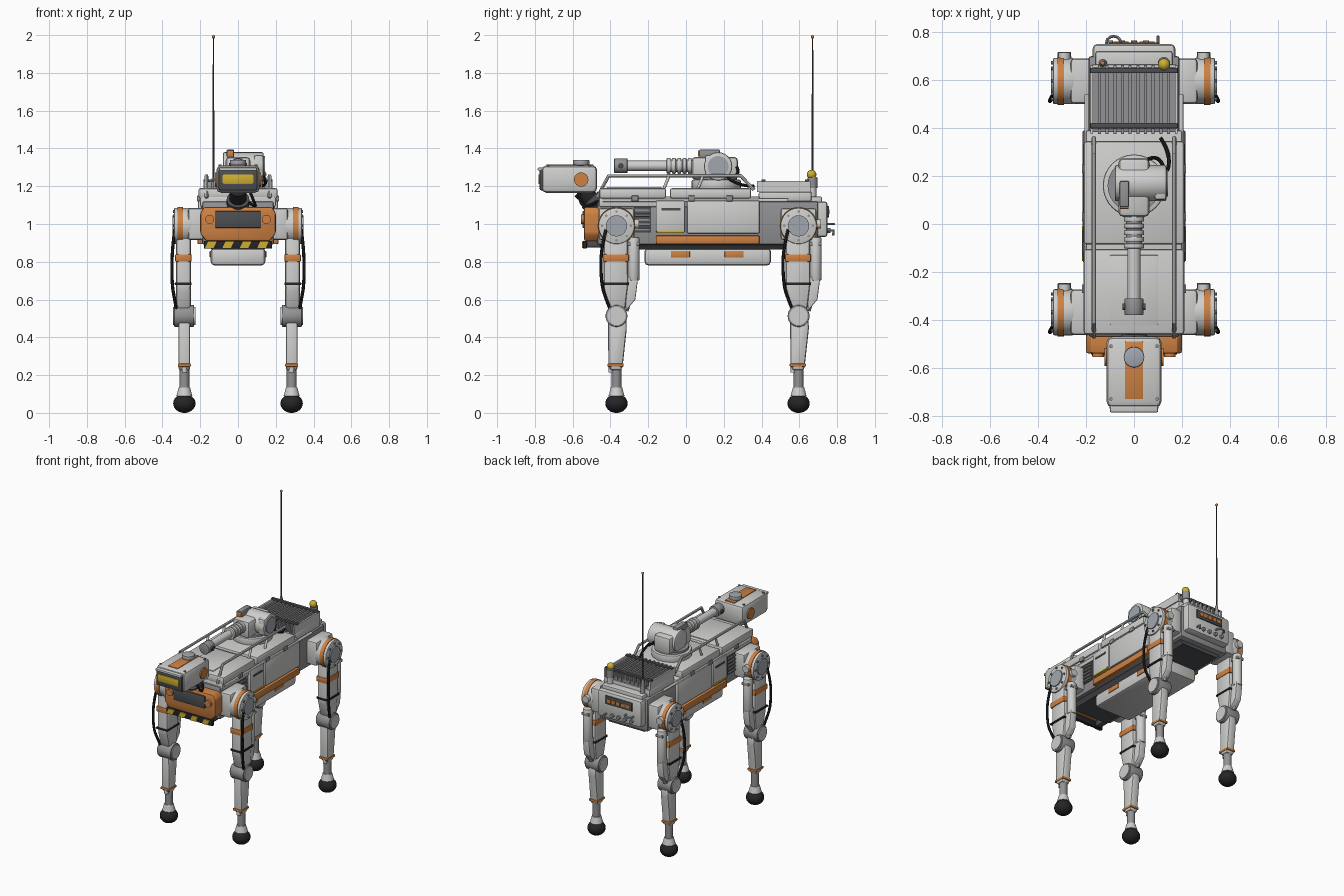
import bpy, bmesh, math
from mathutils import Vector, Matrix

if "Cube" in bpy.data.objects:
    bpy.data.objects.remove(bpy.data.objects["Cube"])

def mat(name, r, g, b):
    m = bpy.data.materials.new(name)
    m.diffuse_color = (r, g, b, 1)
    m.use_nodes = True
    m.node_tree.nodes["Principled BSDF"].inputs["Base Color"].default_value = m.diffuse_color
    return m

WHITE = mat("light shell", .62, .62, .61)
GREY = mat("mid grey", .29, .29, .30)
STEEL = mat("steel", .36, .39, .43)
DARK = mat("dark grey", .075, .078, .085)
BLACK = mat("rubber black", .018, .018, .02)
ORANGE = mat("orange", .62, .22, .055)
YELLOW = mat("yellow", .62, .43, .03)

def finish(bm, name, m):
    me = bpy.data.meshes.new(name)
    bmesh.ops.recalc_face_normals(bm, faces=bm.faces)
    bm.to_mesh(me)
    bm.free()
    me.materials.append(m)
    ob = bpy.data.objects.new(name, me)
    bpy.context.collection.objects.link(ob)
    return ob

def round_edges(bm, w):
    if w:
        bmesh.ops.bevel(bm, geom=bm.edges[:], offset=w, segments=2, profile=.5,
                        affect='EDGES', clamp_overlap=True)

def box(name, x, y, z, m, w=.008):
    bm = bmesh.new()
    a, b = Vector((x[0], y[0], z[0])), Vector((x[1], y[1], z[1]))
    d = b - a
    d = Vector([abs(c) for c in d])
    bmesh.ops.create_cube(bm, size=1, matrix=Matrix.Translation((a + b) / 2) @ Matrix.Diagonal((*d, 1)))
    round_edges(bm, min(w, min(d) * .4))
    return finish(bm, name, m)

def cyl(name, p, q, r, m, r2=None, n=24, w=0):
    p, q = Vector(p), Vector(q)
    d = q - p
    bm = bmesh.new()
    M = Matrix.Translation((p + q) / 2) @ d.to_track_quat('Z', 'Y').to_matrix().to_4x4()
    bmesh.ops.create_cone(bm, cap_ends=True, segments=n, radius1=r, radius2=r if r2 is None else r2,
                          depth=d.length, matrix=M)
    if w:
        rim = [e for e in bm.edges if any(len(f.verts) > 4 for f in e.link_faces)]
        bmesh.ops.bevel(bm, geom=rim, offset=w, segments=2, profile=.5, affect='EDGES')
    return finish(bm, name, m)

def ball(name, c, r, m, sz=1):
    bm = bmesh.new()
    bmesh.ops.create_uvsphere(bm, u_segments=24, v_segments=16, radius=r,
                              matrix=Matrix.Translation(c) @ Matrix.Diagonal((1, 1, sz, 1)))
    return finish(bm, name, m)

def slab(name, pts, axis, lo, hi, m, w=.006):
    """Extrude a 2D outline: axis x takes (y, z) points, axis y takes (x, z) points."""
    bm = bmesh.new()
    put = (lambda t, a, b: (t, a, b)) if axis == 'x' else (lambda t, a, b: (a, t, b))
    f = bm.faces.new([bm.verts.new(put(lo, a, b)) for a, b in pts])
    ext = bmesh.ops.extrude_face_region(bm, geom=[f])['geom']
    shift = put(hi - lo, 0, 0)
    bmesh.ops.translate(bm, vec=shift, verts=[v for v in ext if isinstance(v, bmesh.types.BMVert)])
    round_edges(bm, w)
    return finish(bm, name, m)

def tube(name, pts, r, m, smooth=False):
    cu = bpy.data.curves.new(name, 'CURVE')
    cu.dimensions, cu.bevel_depth, cu.bevel_resolution, cu.use_fill_caps = '3D', r, 2, True
    s = cu.splines.new('NURBS' if smooth else 'POLY')
    s.points.add(len(pts) - 1)
    for p, c in zip(s.points, pts):
        p.co = (*c, 1)
    if smooth:
        s.use_endpoint_u, s.order_u = True, 3
    cu.materials.append(m)
    ob = bpy.data.objects.new(name, cu)
    bpy.context.collection.objects.link(ob)

# Hull, belly and deck
box("hull", (-.19, .19), (-.47, .70), (.89, 1.12), GREY, .012)
slab("keel", [(-.17, .90), (-.14, .865), (.14, .865), (.17, .90)], 'y', -.44, .66, DARK, 0)
box("belly_pack", (-.145, .145), (-.22, .45), (.78, .875), WHITE, .022)
box("deck", (-.20, .20), (-.46, .39), (1.09, 1.145), WHITE)
box("front_cover", (-.21, .21), (-.46, -.105), (1.135, 1.19), WHITE, .012)
box("rear_cover", (-.21, .21), (-.085, .345), (1.135, 1.19), WHITE, .012)
box("front_hatch", (-.10, .10), (-.42, -.13), (1.188, 1.196), WHITE, .003)

# Side panels, vents and stripes
for s in (1, -1):
    box("front_side_panel", (s*.18, s*.212), (-.16, -.005), (.955, 1.125), WHITE)
    box("rear_side_panel", (s*.18, s*.212), (.005, .39), (.95, 1.125), WHITE)
    box("panel_slot", (s*.211, s*.216), (-.13, -.03), (1.072, 1.084), DARK, 0)
    box("panel_yellow_edge", (s*.20, s*.216), (-.155, -.01), (.953, .965), YELLOW, .002)
    box("orange_bumper", (s*.17, s*.215), (-.16, .39), (.893, .94), ORANGE)
    box("vent", (s*.18, s*.195), (-.275, -.185), (.955, 1.09), DARK, .003)
    for i in range(5):
        box("vent_slat", (s*.19, s*.204), (-.27, -.19), (.966+i*.025, .977+i*.025), GREY, .002)
    for y in (-.03, .255):
        box("belly_tab", (s*.13, s*.15), (y-.05, y+.05), (.822, .858), ORANGE, .004)
    for y in (-.27, .03, .23):
        box("cover_latch", (s*.20, s*.217), (y-.018, y+.018), (1.12, 1.15), GREY, .003)
    # Deck rails with posts
    x = s * .167
    tube("deck_rail", [(x, -.47, 1.14), (x, -.41, 1.255), (x, .29, 1.255), (x, .36, 1.18)], .0095, WHITE)
    for y in (-.12, .06):
        cyl("rail_post", (x, y, 1.18), (x, y+.03, 1.255), .008, WHITE, n=12)
    cyl("side_conduit", (s*.197, -.44, 1.125), (s*.197, .54, 1.125), .009, WHITE, n=12)

# Front bumper with sensor window and warning bar
slab("front_bumper", [(-.17, .91), (.17, .91), (.20, .95), (.20, 1.06), (.18, 1.09), (-.18, 1.09),
                      (-.20, 1.06), (-.20, .95)], 'y', -.54, -.44, ORANGE, .01)
box("sensor_window", (-.122, .122), (-.549, -.53), (.98, 1.068), DARK, .004)
for s in (1, -1):
    cyl("bumper_lamp", (s*.15, -.555, 1.025), (s*.15, -.53, 1.025), .024, ORANGE)
    box("bumper_foot", (s*.12, s*.16), (-.53, -.45), (.875, .92), DARK)
box("warning_bar", (-.18, .18), (-.545, -.525), (.87, .91), BLACK, .003)
for i in range(4):
    x = -.175 + i * .092
    slab("warning_stripe", [(x, .872), (x+.045, .872), (x+.062, .908), (x+.017, .908)], 'y', -.55, -.544, YELLOW, 0)

# Sensor head on its neck
box("head", (-.115, .115), (-.765, -.47), (1.165, 1.31), WHITE, .026)
box("head_face", (-.102, .102), (-.775, -.75), (1.178, 1.292), DARK, .008)
box("head_visor", (-.082, .082), (-.781, -.772), (1.212, 1.262), YELLOW, .003)
box("head_brow", (-.10, .10), (-.785, -.74), (1.282, 1.298), WHITE, .004)
box("head_stripe", (-.038, .038), (-.73, -.49), (1.305, 1.315), ORANGE, .003)
cyl("head_knob", (0, -.555, 1.31), (0, -.555, 1.34), .043, STEEL, w=.004)
for s in (1, -1):
    cyl("head_side_disc", (s*.11, -.555, 1.235), (s*.123, -.555, 1.235), .038, ORANGE)
    for y in (-.73, -.51):
        cyl("head_bolt", (s*.095, y, 1.30), (s*.095, y, 1.314), .008, GREY, n=10)
cyl("neck", (0, -.44, 1.07), (0, -.56, 1.18), .045, BLACK)
cyl("neck_collar", (0, -.485, 1.105), (0, -.51, 1.13), .06, DARK)
tube("neck_cable", [(.05, -.47, 1.12), (.10, -.53, 1.08), (.08, -.57, 1.13), (.06, -.56, 1.18)], .008, BLACK, True)

# Manipulator arm folded along the deck
cyl("arm_turret", (0, .16, 1.18), (0, .16, 1.235), .13, WHITE, n=32, w=.008)
cyl("arm_turret_ring", (0, .16, 1.23), (0, .16, 1.25), .11, GREY, n=32)
box("arm_shoulder", (-.065, .065), (.03, .275), (1.235, 1.355), WHITE, .02)
cyl("shoulder_joint", (-.08, .17, 1.305), (.135, .17, 1.305), .075, WHITE, w=.008)
cyl("shoulder_cap", (.13, .17, 1.305), (.142, .17, 1.305), .055, STEEL)
box("shoulder_module", (-.06, -.02), (.07, .18), (1.35, 1.395), GREY, .008)
box("module_front", (-.058, -.022), (.063, .071), (1.357, 1.39), ORANGE, .002)
box("shoulder_motor", (.085, .135), (.10, .22), (1.25, 1.365), WHITE, .012)
for i in range(5):
    y = -.102 + i * .028
    cyl("arm_bellow", (0, y, 1.308), (0, y+.02, 1.308), .042, WHITE, w=.004)
cyl("bellow_core", (0, -.10, 1.308), (0, .04, 1.308), .034, GREY)
cyl("arm_tube", (0, -.33, 1.308), (0, -.08, 1.308), .027, WHITE)
cyl("arm_tip", (0, -.38, 1.308), (0, -.31, 1.308), .039, GREY, w=.004)
cyl("tip_pin", (-.047, -.345, 1.308), (.047, -.345, 1.308), .014, DARK, n=12)
tube("arm_cable", [(.06, .27, 1.30), (.10, .29, 1.26), (.14, .20, 1.25), (.15, .30, 1.20), (.11, .36, 1.20)], .008, BLACK, True)

# Heat sink
box("heat_sink_base", (-.18, .18), (.385, .665), (1.12, 1.17), WHITE)
box("heat_sink_core", (-.175, .175), (.395, .655), (1.165, 1.19), GREY, 0)
for i in range(12):
    x = -.176 + i * .032
    box("heat_sink_fin", (x-.006, x+.006), (.375, .66), (1.17, 1.228), WHITE if i in (0, 11) else GREY, 0)
for y in (.41, .64):
    box("fin_crossbar", (-.183, .183), (y-.011, y+.011), (1.222, 1.236), DARK, .003)

# Tail block with display, ports, beacon and antenna
box("tail_block", (-.172, .172), (.66, .75), (.93, 1.12), WHITE, .018)
box("tail_deck", (-.16, .16), (.64, .72), (1.11, 1.145), WHITE)
box("tail_display", (-.105, .105), (.745, .757), (1.035, 1.095), DARK, .003)
for i in range(5):
    box("display_bar", (-.085+i*.036, -.058+i*.036), (.756, .761), (1.052, 1.076), ORANGE, 0)
for x in (-.10, -.05, 0, .05):
    cyl("tail_port", (x, .745, .965), (x, .765, .965), .013, GREY, n=14)
tube("tow_ring", [(-.085 + .03*math.cos(a*math.pi/6), .755 + .028*math.sin(a*math.pi/6), 1.0)
                  for a in range(13)], .006, STEEL)
tube("tail_hook", [(.10, .74, .965), (.10, .78, .965), (.10, .78, .94)], .007, STEEL)
cyl("beacon_post", (.125, .67, 1.12), (.125, .67, 1.25), .02, WHITE)
cyl("beacon_collar", (.125, .67, 1.19), (.125, .67, 1.245), .026, GREY)
ball("beacon", (.125, .665, 1.262), .025, YELLOW)
cyl("antenna_base", (-.13, .67, 1.13), (-.13, .67, 1.24), .018, GREY, .009)
cyl("antenna", (-.13, .67, 1.2), (-.13, .67, 1.99), .0055, DARK, .0035, n=10)
ball("antenna_tip", (-.13, .67, 1.991), .009, ORANGE)

# Four legs
def leg(s, y):
    zh = .99
    box("hip_block", (s*.165, s*.265), (y-.095, y+.095), (.915, 1.085), WHITE, .016)
    cyl("hip_drum", (s*.25, y, zh), (s*.338, y, zh), .096, WHITE, n=32, w=.006)
    cyl("hip_band", (s*.292, y, zh), (s*.319, y, zh), .1, ORANGE, n=32)
    cyl("hip_cap", (s*.33, y, zh), (s*.346, y, zh), .056, STEEL)
    for k in range(8):
        a = k * math.pi / 4
        v, z = y + .076*math.cos(a), zh + .076*math.sin(a)
        cyl("hip_bolt", (s*.33, v, z), (s*.345, v, z), .007, GREY, n=8)
    cyl("hip_cable_gland", (s*.29, y+.08, 1.0), (s*.29, y+.118, 1.0), .025, WHITE)
    # Thigh with bands, actuator and cable
    slab("thigh", [(y-.068, .98), (y-.068, .66), (y-.04, .55), (y+.047, .55), (y+.062, .68), (y+.06, .98)],
         'x', s*.25, s*.328, WHITE, .016)
    box("thigh_band", (s*.246, s*.333), (y-.072, y+.066), (.80, .84), ORANGE, .006)
    box("thigh_strap", (s*.246, s*.335), (y-.072, y+.066), (.676, .69), BLACK, .003)
    cyl("actuator", (s*.29, y+.09, .93), (s*.29, y+.09, .70), .031, WHITE, w=.006)
    cyl("actuator_rod", (s*.29, y+.09, .71), (s*.29, y+.05, .54), .02, GREY, .014)
    slab("actuator_guard", [(y+.04, .72), (y+.115, .72), (y+.10, .60), (y+.05, .54)], 'x', s*.265, s*.315, WHITE)
    box("actuator_clamp", (s*.262, s*.318), (y+.05, y+.122), (.885, .905), GREY, .004)
    tube("leg_cable", [(s*.335, y-.055, .97), (s*.35, y-.085, .86), (s*.35, y-.08, .68), (s*.335, y-.055, .60),
                       (s*.325, y-.03, .54)], .009, BLACK, True)
    # Knee, shin and foot
    cyl("knee", (s*.232, y, .513), (s*.338, y, .513), .058, GREY, n=28, w=.005)
    for a, b in ((.226, .236), (.334, .344)):
        cyl("knee_cap", (s*a, y, .513), (s*b, y, .513), .048, WHITE)
    slab("shin", [(y-.045, .51), (y-.043, .25), (y-.03, .225), (y+.027, .225), (y+.033, .25), (y+.055, .45), (y+.05, .51)],
         'x', s*.253, s*.315, WHITE, .014)
    box("shin_band", (s*.25, s*.318), (y-.047, y+.038), (.244, .261), ORANGE, .004)
    cyl("shin_lug", (s*.284, y-.028, .27), (s*.284, y-.028, .215), .014, WHITE, n=14)
    cyl("ankle_rod", (s*.284, y, .25), (s*.284, y, .10), .026, GREY)
    cyl("ankle_cuff", (s*.284, y, .135), (s*.284, y, .09), .03, WHITE, .042)
    ball("foot", (s*.284, y, .05), .059, BLACK, .85)

for s in (1, -1):
    for y in (-.368, .596):
        leg(s, y)

# Turn tubes into meshes and smooth the round parts
bpy.ops.object.select_all(action='SELECT')
bpy.context.view_layer.objects.active = bpy.data.objects["hull"]
bpy.ops.object.convert(target='MESH')
bpy.ops.object.select_all(action='SELECT')
bpy.ops.object.shade_smooth_by_angle(angle=math.radians(28))
